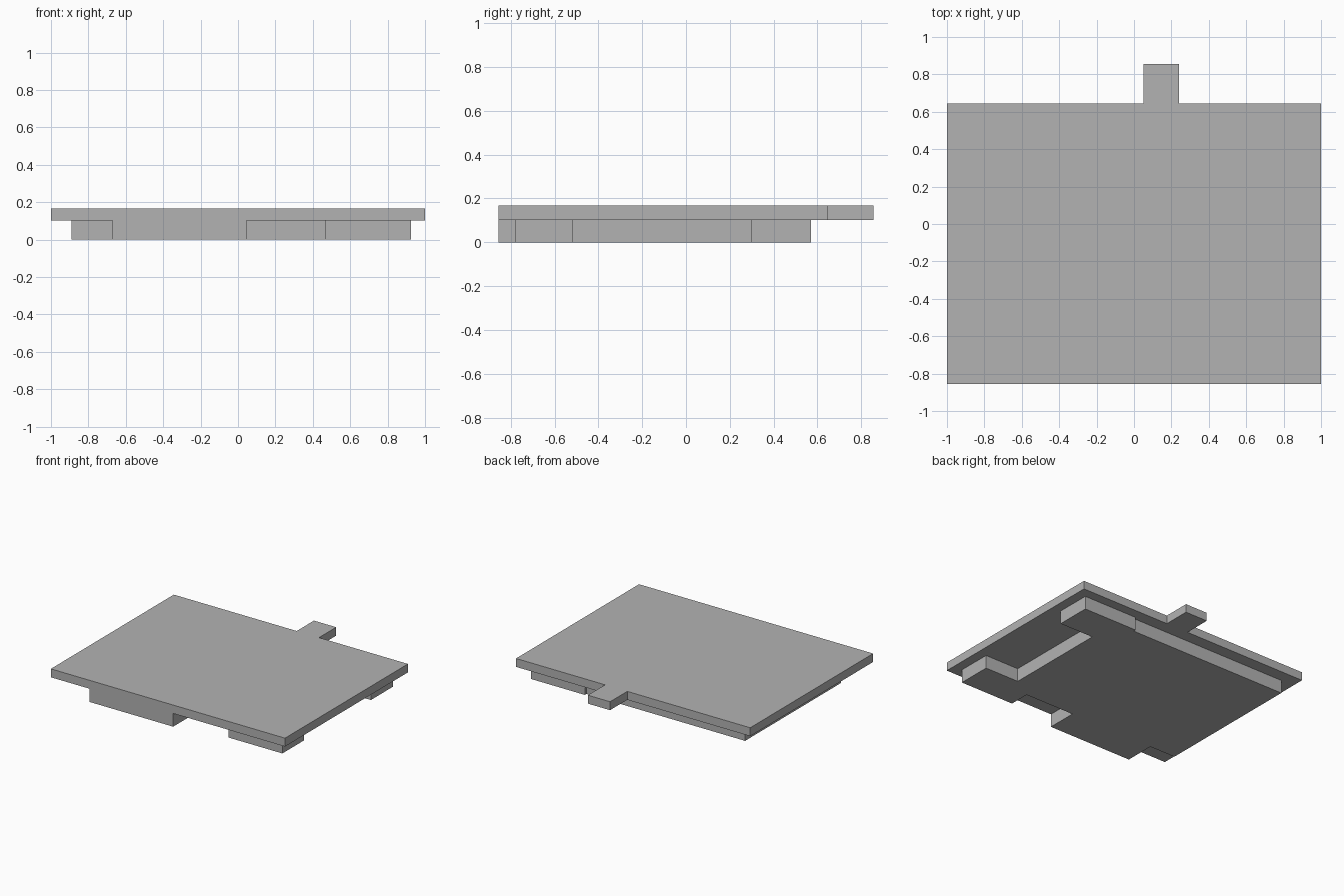
import bpy
import bmesh

cube = bpy.data.objects.get("Cube")
if cube:
    bpy.data.objects.remove(cube, do_unlink=True)

grey = bpy.data.materials.new("plain grey")
grey.use_nodes = True
colour = (0.45, 0.45, 0.45, 1)
grey.diffuse_color = colour
grey.node_tree.nodes["Principled BSDF"].inputs["Base Color"].default_value = colour


def extruded_outline(name, outline, bottom, top):
    """Raise a flat outline into a solid slab."""
    bm = bmesh.new()
    face = bm.faces.new([bm.verts.new((x, y, bottom)) for x, y in outline])
    raised = bmesh.ops.extrude_face_region(bm, geom=[face])["geom"]
    verts = [v for v in raised if isinstance(v, bmesh.types.BMVert)]
    bmesh.ops.translate(bm, verts=verts, vec=(0, 0, top - bottom))
    bmesh.ops.recalc_face_normals(bm, faces=bm.faces)
    mesh = bpy.data.meshes.new(name)
    bm.to_mesh(mesh)
    bm.free()
    mesh.materials.append(grey)
    obj = bpy.data.objects.new(name, mesh)
    bpy.context.collection.objects.link(obj)
    return obj


# Lower storey: stepped floor plan with front porch and side recess
left, right, wall = -0.89, 0.925, -0.62
floor_plan = [
    (left, wall), (-0.67, wall), (-0.67, -0.855), (0.045, -0.855),
    (0.045, wall), (0.465, wall), (0.465, -0.78), (right, -0.78),
    (right, -0.515), (0.635, -0.515), (0.635, 0.30), (right, 0.30),
    (right, 0.57), (0.465, 0.57), (0.465, 0.55), (left, 0.55),
]
extruded_outline("lower_storey", floor_plan, 0, 0.102)

# Overhanging slab with a tab at the back
front, back, tab_end = -0.855, 0.645, 0.855
slab_plan = [
    (-1, front), (1, front), (1, back), (0.24, back),
    (0.24, tab_end), (0.05, tab_end), (0.05, back), (-1, back),
]
extruded_outline("roof_slab", slab_plan, 0.102, 0.167)
